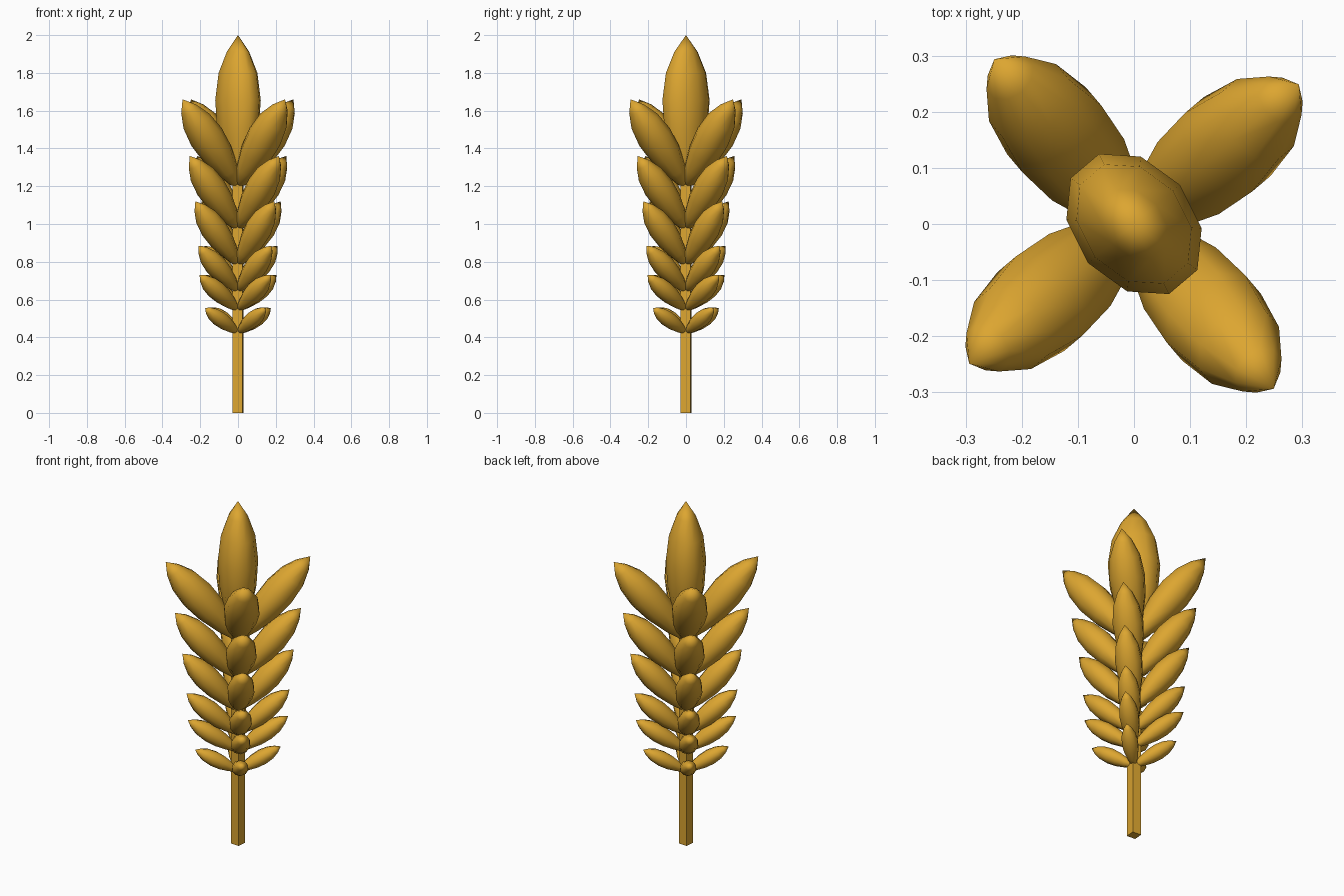
import bpy, bmesh
from math import cos, sin, pi, radians, atan2, hypot
from mathutils import Matrix

if "Cube" in bpy.data.objects:
    bpy.data.objects.remove(bpy.data.objects["Cube"])

gold = bpy.data.materials.new("wheat_gold")
gold.diffuse_color = (0.72, 0.38, 0.03, 1)
gold.use_nodes = True
gold.node_tree.nodes["Principled BSDF"].inputs["Base Color"].default_value = gold.diffuse_color

# Grain profile: (fraction of length, half width) for a 0.6 long grain
PROFILE = [(0.05, 0.032), (0.19, 0.06), (0.38, 0.086), (0.57, 0.094),
           (0.75, 0.08), (0.89, 0.046)]
SIDES = 10


def finish(name, bm):
    bmesh.ops.recalc_face_normals(bm, faces=bm.faces)
    for f in bm.faces:
        f.smooth = True
    mesh = bpy.data.meshes.new(name)
    bm.to_mesh(mesh)
    bm.free()
    mesh.materials.append(gold)
    obj = bpy.data.objects.new(name, mesh)
    bpy.context.collection.objects.link(obj)
    return obj


def grain(name, length, scale, root_z, tilt, turn, thick=1.0, wide=1.0):
    """Spindle along local z, leaned outwards by tilt and turned about z."""
    bm = bmesh.new()
    root = bm.verts.new((0, 0, 0))
    rings = [[bm.verts.new((r * scale * thick * cos(2 * pi * i / SIDES),
                            r * scale * wide * sin(2 * pi * i / SIDES), t * length))
              for i in range(SIDES)] for t, r in PROFILE]
    tip = bm.verts.new((0, 0, length))
    for i in range(SIDES):
        j = (i + 1) % SIDES
        bm.faces.new((root, rings[0][j], rings[0][i]))
        for a, b in zip(rings, rings[1:]):
            bm.faces.new((a[i], a[j], b[j], b[i]))
        bm.faces.new((rings[-1][i], rings[-1][j], tip))
    bm.transform(Matrix.Translation((0, 0, root_z)) @ Matrix.Rotation(turn, 4, 'Z')
                 @ Matrix.Rotation(tilt, 4, 'Y'))
    return finish(name, bm)


# Square stem
bm = bmesh.new()
bmesh.ops.create_cone(bm, cap_ends=True, segments=4, radius1=0.038, radius2=0.038, depth=1.4,
                      matrix=Matrix.Translation((0, 0, 0.7)) @ Matrix.Rotation(radians(40), 4, 'Z'))
stem = finish("stem", bm)
bpy.context.view_layer.objects.active = stem
stem.select_set(True)
bpy.ops.object.shade_smooth_by_angle(angle=radians(60))

# Tiers of four grains: (root z, tip radius, tip z, width scale)
TIERS = [(0.425, 0.228, 0.555, 0.46), (0.545, 0.267, 0.73, 0.55), (0.645, 0.274, 0.885, 0.63),
         (0.785, 0.296, 1.12, 0.76), (0.975, 0.335, 1.36, 0.86), (1.20, 0.385, 1.66, 1.0)]
for n, (z0, r, z1, s) in enumerate(TIERS, 1):
    for k in range(4):
        grain(f"grain_{n}_{k + 1}", hypot(r, z1 - z0), s, z0, atan2(r, z1 - z0),
              radians(40.3 + 90 * k), 0.97, 1.03)

# Upright grain at the tip
grain("top_grain", 0.8, 1.33, 1.2, 0, radians(40.3), 0.86, 1.14)
